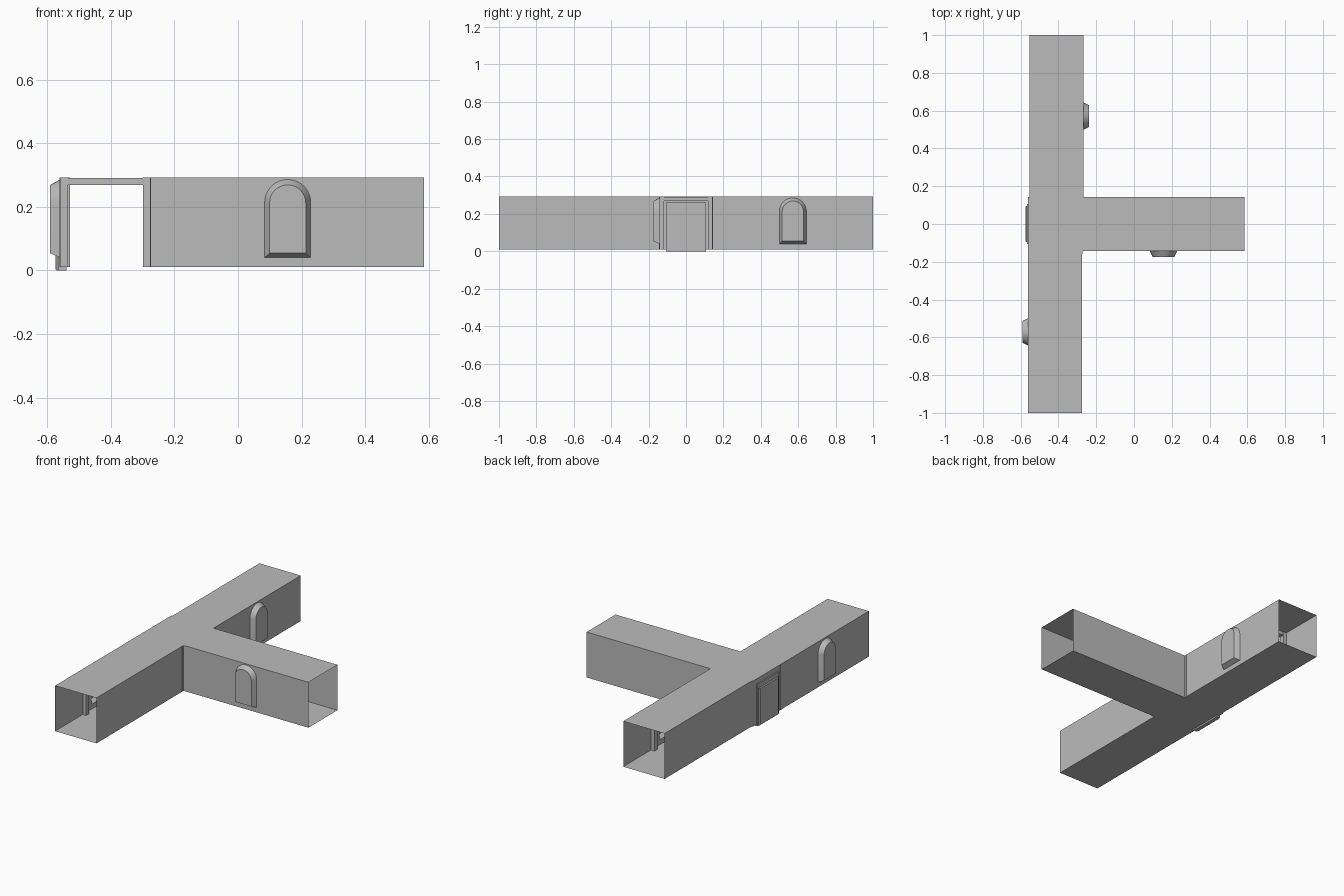
import bpy, bmesh, math
from mathutils import Matrix, Vector

if "Cube" in bpy.data.objects:
    bpy.data.objects.remove(bpy.data.objects["Cube"])

FLOOR, CEIL = 0.01, 0.293      # corridor shell heights
W = 0.1425                     # corridor half width
L = 0.8575                     # arm length
CX = -0.4175                   # junction centre in x

grey = bpy.data.materials.new("plain_grey")
grey.diffuse_color = (0.5, 0.5, 0.5, 1)
grey.use_nodes = True
grey.node_tree.nodes["Principled BSDF"].inputs["Base Color"].default_value = grey.diffuse_color


def finish(name, bm, mat=Matrix(), inside=None, smooth=False):
    """Turn faces away from an inside point, then make the object."""
    bm.normal_update()
    if inside is not None:
        for f in bm.faces:
            if f.normal.dot(f.calc_center_median() - Vector(inside)) < 0:
                f.normal_flip()
    bm.transform(mat)
    me = bpy.data.meshes.new(name)
    bm.to_mesh(me)
    bm.free()
    me.materials.append(grey)
    ob = bpy.data.objects.new(name, me)
    bpy.context.collection.objects.link(ob)
    if smooth:
        bpy.ops.object.select_all(action='DESELECT')
        ob.select_set(True)
        bpy.context.view_layer.objects.active = ob
        bpy.ops.object.shade_smooth_by_angle(angle=math.radians(30))
    return ob


def quad(bm, *pts):
    return bm.faces.new([bm.verts.new(p) for p in pts])


def add_box(bm, lo, hi):
    c = [(a + b) / 2 for a, b in zip(lo, hi)]
    s = [b - a for a, b in zip(lo, hi)]
    bmesh.ops.create_cube(bm, size=1, matrix=Matrix.Translation(c) @ Matrix.Diagonal((*s, 1)))


def arch(u, hw, base, top, y, n=16):
    """Round-topped window outline in the plane y."""
    spring = top - hw
    pts = [(u - hw, y, base)]
    for i in range(n + 1):
        a = math.pi * (1 - i / n)
        pts.append((u + hw * math.cos(a), y, spring + hw * math.sin(a)))
    return pts + [(u + hw, y, base)]


def arm(side, mat):
    """Open-ended corridor running along local +x, window in its -y wall."""
    mid = L / 2
    outer = arch(mid, 0.0725, 0.04, 0.286, -W)
    inner = arch(mid, 0.057, 0.054, 0.269, -W - 0.031)

    # shell: floor, ceiling, plain wall and wall with a window opening
    bm = bmesh.new()
    for z in (FLOOR, CEIL):
        quad(bm, (0, -W, z), (L, -W, z), (L, W, z), (0, W, z))
    quad(bm, (0, W, FLOOR), (L, W, FLOOR), (L, W, CEIL), (0, W, CEIL))
    edges = []
    rect = [(0, -W, FLOOR), (L, -W, FLOOR), (L, -W, CEIL), (0, -W, CEIL)]
    for loop in (rect, outer):
        vs = [bm.verts.new(p) for p in loop]
        edges += [bm.edges.new((vs[i - 1], vs[i])) for i in range(len(vs))]
    bmesh.ops.triangle_fill(bm, edges=edges, use_beauty=True, normal=(0, -1, 0))
    bmesh.ops.remove_doubles(bm, verts=bm.verts, dist=1e-5)
    finish(side + "_corridor_shell", bm, mat, (mid, 0, 0.15))

    # bay window: sloped rim and flat pane
    bm = bmesh.new()
    a = [bm.verts.new(p) for p in outer]
    b = [bm.verts.new(p) for p in inner]
    for i in range(len(a)):
        bm.faces.new((a[i - 1], a[i], b[i], b[i - 1]))
    bm.faces.new(b)
    finish(side + "_window", bm, mat, (mid, -W, 0.16), smooth=True)

    # rib frames at the section joints
    bm = bmesh.new()
    for k in range(3):
        u = k * L / 3
        w = W + 0.0015 if k == 0 else W - 0.001
        for s in (-1, 1):
            ys = sorted((s * w, s * 0.118))
            add_box(bm, (u - 0.015, ys[0], FLOOR), (u + 0.015, ys[1], CEIL - 0.001))
        add_box(bm, (u - 0.013, -0.118, 0.268), (u + 0.013, 0.118, CEIL - 0.002))
    finish(side + "_rib_frames", bm, mat)


# three arms of the junction
arm("branch", Matrix.Translation((CX + W + 0.0025, 0, 0)))
arm("front", Matrix.Translation((CX, -W, 0)) @ Matrix.Rotation(-math.pi / 2, 4, 'Z'))
arm("back", Matrix.Translation((CX + 0.007, W, 0)) @ Matrix.Rotation(math.pi / 2, 4, 'Z'))

# junction shell: floor, ceiling and the wall behind the door
bm = bmesh.new()
x0, x1 = CX - W, CX + W + 0.0025
for z in (FLOOR, CEIL):
    quad(bm, (x0, -W, z), (x1, -W, z), (x1, W, z), (x0, W, z))
quad(bm, (x0, -W, FLOOR), (x0, W, FLOOR), (x0, W, CEIL), (x0, -W, CEIL))
bmesh.ops.remove_doubles(bm, verts=bm.verts, dist=1e-5)
finish("junction_shell", bm, inside=(CX, 0, 0.15))

# door frame: two jambs and a lintel
bm = bmesh.new()
for s in (-1, 1):
    ys = sorted((s * 0.095, s * 0.106))
    add_box(bm, (-0.567, ys[0], 0), (-0.54, ys[1], 0.26))
add_box(bm, (-0.567, -0.095, 0.235), (-0.54, 0.095, 0.26))
finish("door_frame", bm)

# door panel, chamfered on its outer edge
bm = bmesh.new()
add_box(bm, (-0.575, -0.095, 0), (-0.545, 0.095, 0.235))
rim = [e for e in bm.edges if all(v.co.x < -0.57 for v in e.verts)]
bmesh.ops.bevel(bm, geom=rim, offset=0.005, segments=1, affect='EDGES')
finish("door_panel", bm)
